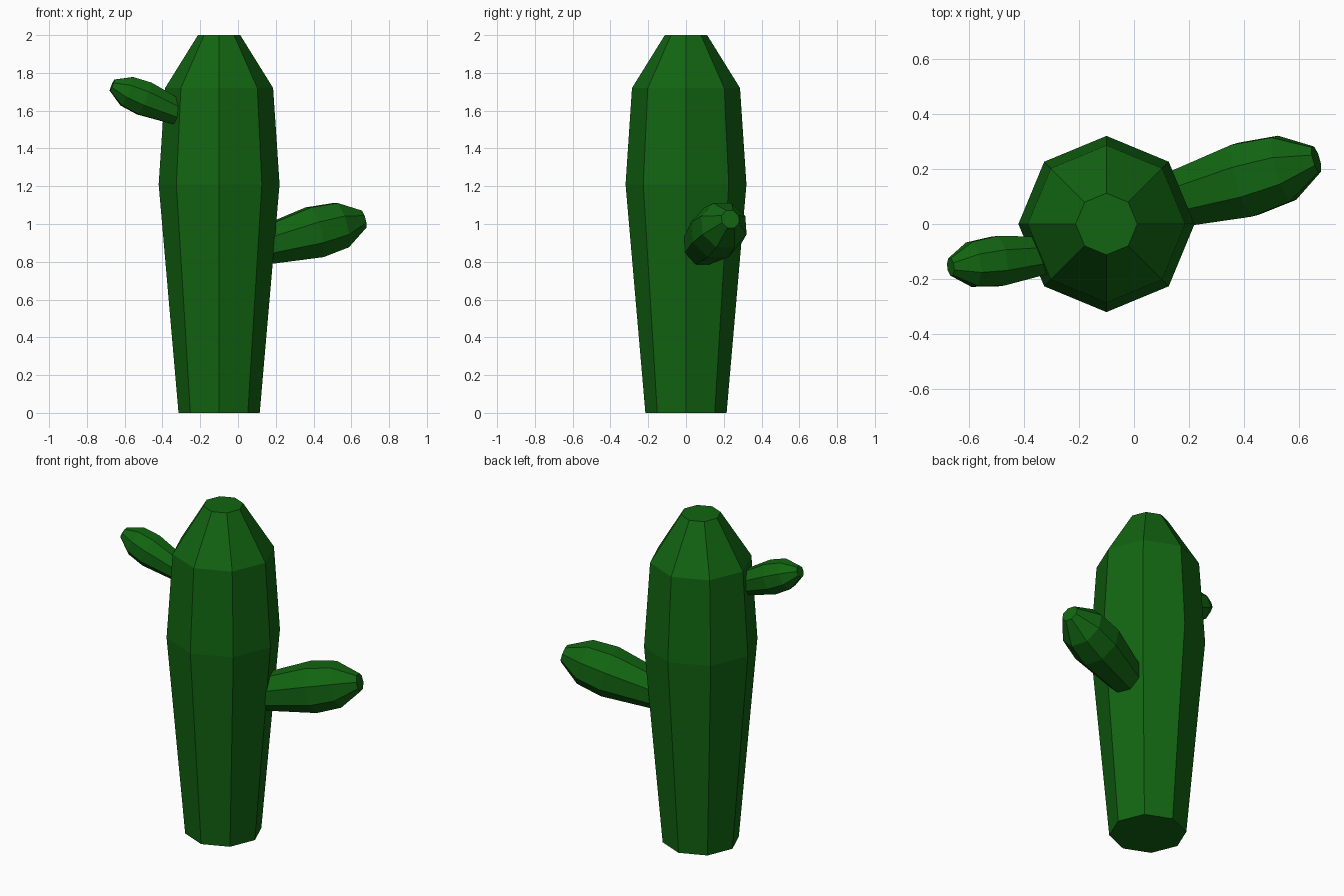
import bpy, bmesh, math
from mathutils import Vector, Matrix

if "Cube" in bpy.data.objects:
    bpy.data.objects.remove(bpy.data.objects["Cube"])

green = bpy.data.materials.new("cactus_green")
green.diffuse_color = (0.006, 0.13, 0.006, 1)
green.use_nodes = True
green.node_tree.nodes["Principled BSDF"].inputs["Base Color"].default_value = green.diffuse_color

SIDES = 8


def lathe(name, rings, base, direction, scale=1.0, roll=0.0):
    """Closed octagonal body from (height, radius) rings along a direction."""
    bm = bmesh.new()
    loops = []
    for h, r in rings:
        loops.append([bm.verts.new((r * math.cos(roll + math.tau * i / SIDES),
                                    r * math.sin(roll + math.tau * i / SIDES), h))
                      for i in range(SIDES)])
    for lo, hi in zip(loops, loops[1:]):
        for i in range(SIDES):
            j = (i + 1) % SIDES
            bm.faces.new((lo[i], lo[j], hi[j], hi[i]))
    bm.faces.new(loops[0][::-1])
    bm.faces.new(loops[-1])
    mesh = bpy.data.meshes.new(name)
    bm.to_mesh(mesh)
    bm.free()
    mesh.materials.append(green)
    obj = bpy.data.objects.new(name, mesh)
    bpy.context.collection.objects.link(obj)
    rot = Vector(direction).to_track_quat('Z', 'Y').to_matrix().to_4x4()
    if direction == (0, 0, 1):
        rot = Matrix.Identity(4)
    obj.matrix_world = Matrix.Translation(base) @ rot @ Matrix.Scale(scale, 4)
    return obj


# Trunk
lathe("trunk", [(0, 0.215), (1.21, 0.32), (1.72, 0.286), (2.0, 0.112)],
      (-0.10, 0, 0), (0, 0, 1))

# Arms: same tapered shape, the left one smaller
arm = [(0, 0.10), (0.34, 0.147), (0.49, 0.131), (0.617, 0.051)]
lathe("right_arm", arm, (0.088, 0.071, 0.871), (0.93, 0.265, 0.25),
      roll=math.pi / 8)
lathe("left_arm", arm, (-0.287, -0.11, 1.577), (-0.917, -0.11, 0.383),
      scale=0.67, roll=math.pi / 8)
